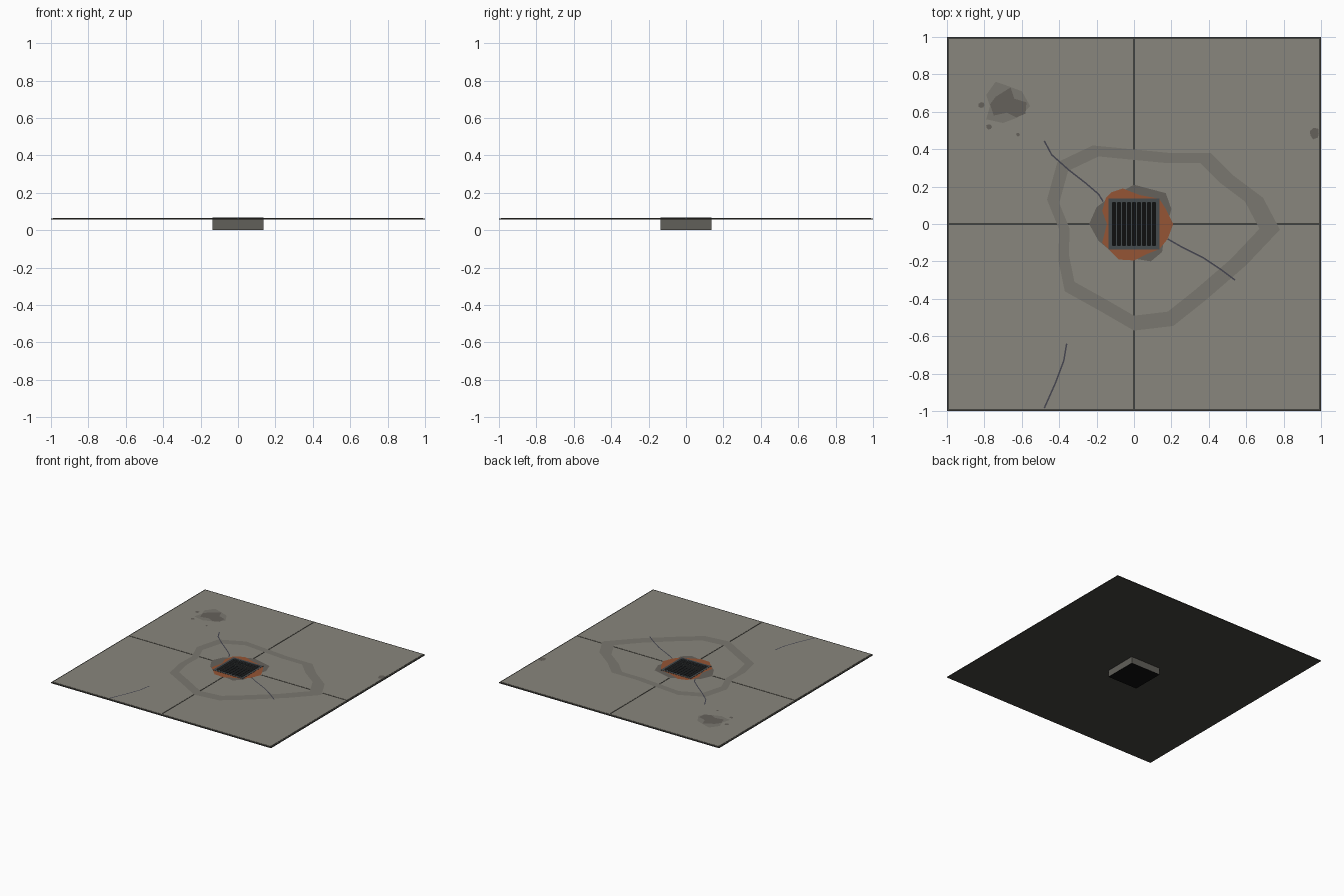
import bpy, bmesh, math, random
from mathutils import Vector

if "Cube" in bpy.data.objects:
    bpy.data.objects.remove(bpy.data.objects["Cube"])

random.seed(3)
TOP = 0.064
mats = {}


def finish(name, bm, color):
    bmesh.ops.recalc_face_normals(bm, faces=bm.faces)
    # flat decals must face up
    for f in bm.faces:
        if len(f.edges) and all(abs(v.co.z - bm.faces[:][0].verts[0].co.z) < 1e-6 for v in bm.verts):
            if f.normal.z < 0:
                f.normal_flip()
    me = bpy.data.meshes.new(name)
    bm.to_mesh(me)
    bm.free()
    ob = bpy.data.objects.new(name, me)
    bpy.context.collection.objects.link(ob)
    if color not in mats:
        mats[color] = bpy.data.materials.new("surface_%d" % len(mats))
        mats[color].diffuse_color = (*color, 1)
    me.materials.append(mats[color])
    return ob


def extrude_up(bm, h):
    if h:
        r = bmesh.ops.extrude_face_region(bm, geom=bm.faces[:])
        vs = [v for v in r["geom"] if isinstance(v, bmesh.types.BMVert)]
        bmesh.ops.translate(bm, verts=vs, vec=(0, 0, h))


def plate(name, pts, z, h, color):
    bm = bmesh.new()
    bm.faces.new([bm.verts.new((x, y, z)) for x, y in pts])
    bm.normal_update()
    extrude_up(bm, h)
    return finish(name, bm, color)


def ring(name, outer, inner, z, h, color):
    bm = bmesh.new()
    a = [bm.verts.new((x, y, z)) for x, y in outer]
    b = [bm.verts.new((x, y, z)) for x, y in inner]
    n = len(a)
    for i in range(n):
        j = (i + 1) % n
        bm.faces.new((a[i], a[j], b[j], b[i]))
    bm.normal_update()
    extrude_up(bm, h)
    return finish(name, bm, color)


def square(r):
    return [(-r, -r), (r, -r), (r, r), (-r, r)]


def crack(name, pts, w=0.008):
    bm = bmesh.new()
    rows = []
    for i, p in enumerate(pts):
        d = Vector(pts[min(i + 1, len(pts) - 1)]) - Vector(pts[max(i - 1, 0)])
        n = Vector((-d.y, d.x)).normalized() * w / 2
        rows.append([bm.verts.new((p[0] + s * n.x, p[1] + s * n.y, TOP + 0.0012)) for s in (-1, 1)])
    for (a, b), (c, d) in zip(rows, rows[1:]):
        bm.faces.new((a, c, d, b))
    bm.normal_update()
    return finish(name, bm, (0.06, 0.06, 0.08))


def around_drain(name, pts, z, color):
    # stain outline joined to the square drain opening
    outer, inner = [], []
    for x, y in pts:
        k = 0.128 / max(abs(x), abs(y))
        inner.append((x * k, y * k))
        s = max(1, k)
        outer.append((x * s, y * s))
    ring(name, outer, inner, z, 0, color)


# floor: dark base and four tiles separated by joints
ring("floor_base", square(1), square(0.13), 0.056, 0.006, (0.06, 0.058, 0.05))
g, e, d = 0.005, 0.988, 0.135
tile = plate("floor_tiles", [(d, g), (e, g), (e, e), (g, e), (g, d), (d, d)],
             0.0615, TOP - 0.0615, (0.25, 0.24, 0.205))
m = tile.modifiers.new("mirror", "MIRROR")
m.use_axis = (True, True, False)
m.use_mirror_merge = False

# drain pit
ring("pit_walls", square(0.136), square(0.128), 0.001, 0.058, (0.12, 0.115, 0.1))
plate("pit_bottom", square(0.136), 0, 0.003, (0.005, 0.005, 0.005))

# grate
steel = (0.06, 0.07, 0.075)
ring("grate_frame", square(0.136), square(0.116), 0.052, 0.0145, steel)
for i in range(8):
    x = (i - 3.5) * 0.027
    plate("grate_bar_%d" % (i + 1),
          [(x - 0.005, -0.118), (x + 0.005, -0.118), (x + 0.005, 0.118), (x - 0.005, 0.118)],
          0.052, 0.012, steel)

# water ring stain
tide = [(0.78, -0.03), (0.69, 0.14), (0.53, 0.26), (0.41, 0.38), (0.19, 0.38), (-0.22, 0.42),
        (-0.41, 0.33), (-0.465, 0.13), (-0.4, -0.03), (-0.405, -0.19), (-0.37, -0.36),
        (-0.19, -0.46), (0, -0.57), (0.21, -0.545), (0.38, -0.41), (0.6, -0.22)]
ring("water_ring", tide, [(x * 0.86, y * 0.86) for x, y in tide], TOP + 0.0005, 0, (0.195, 0.185, 0.16))

# grime and rust around the drain
around_drain("drain_grime", [(0.2, 0.08), (0.17, 0.165), (0, 0.21), (-0.14, 0.135), (-0.2, 0.09),
                             (-0.24, 0), (-0.19, -0.09), (-0.13, -0.14), (0, -0.185), (0.09, -0.2),
                             (0.15, -0.15), (0.165, -0.05)], TOP + 0.0006, (0.13, 0.12, 0.105))
around_drain("drain_rust", [(0.21, 0), (0.17, 0.08), (0.135, 0.135), (0.03, 0.155), (-0.06, 0.19),
                            (-0.12, 0.17), (-0.15, 0.14), (-0.17, 0.07), (-0.145, 0), (-0.17, -0.1),
                            (-0.135, -0.135), (-0.08, -0.19), (0, -0.195), (0.07, -0.16),
                            (0.135, -0.135), (0.18, -0.08)], TOP + 0.001, (0.3, 0.09, 0.035))

# mould patch and spots
plate("mould_halo", [(-0.74, 0.76), (-0.68, 0.74), (-0.6, 0.71), (-0.555, 0.63), (-0.62, 0.57),
                     (-0.7, 0.54), (-0.79, 0.56), (-0.77, 0.63), (-0.79, 0.69)],
      TOP + 0.0005, 0, (0.195, 0.185, 0.16))
mould = (0.13, 0.12, 0.105)
plate("mould_patch", [(-0.66, 0.73), (-0.64, 0.67), (-0.575, 0.65), (-0.58, 0.59), (-0.63, 0.57),
                      (-0.68, 0.595), (-0.75, 0.58), (-0.77, 0.64), (-0.74, 0.68)],
      TOP + 0.001, 0, mould)
for i, (x, y, r) in enumerate([(-0.815, 0.635, 0.018), (-0.775, 0.52, 0.015),
                               (-0.62, 0.478, 0.01), (0.965, 0.485, 0.03)]):
    pts = []
    for k in range(7):
        a = k * math.tau / 7
        q = r * random.uniform(0.8, 1.15)
        pts.append((min(x + q * math.cos(a), e), y + q * math.sin(a)))
    plate("mould_spot_%d" % (i + 1), pts, TOP + 0.001, 0, mould)

# cracks
crack("crack_upper", [(-0.48, 0.445), (-0.44, 0.37), (-0.35, 0.29), (-0.26, 0.22), (-0.19, 0.16), (-0.165, 0.12)])
crack("crack_right", [(0.18, -0.08), (0.25, -0.12), (0.37, -0.18), (0.46, -0.24), (0.54, -0.3)])
crack("crack_lower", [(-0.36, -0.64), (-0.375, -0.73), (-0.42, -0.85), (-0.48, -0.985)])

for m in bpy.data.materials:
    if m.users and not m.is_grease_pencil:
        m.use_nodes = True
        m.node_tree.nodes["Principled BSDF"].inputs["Base Color"].default_value = m.diffuse_color
